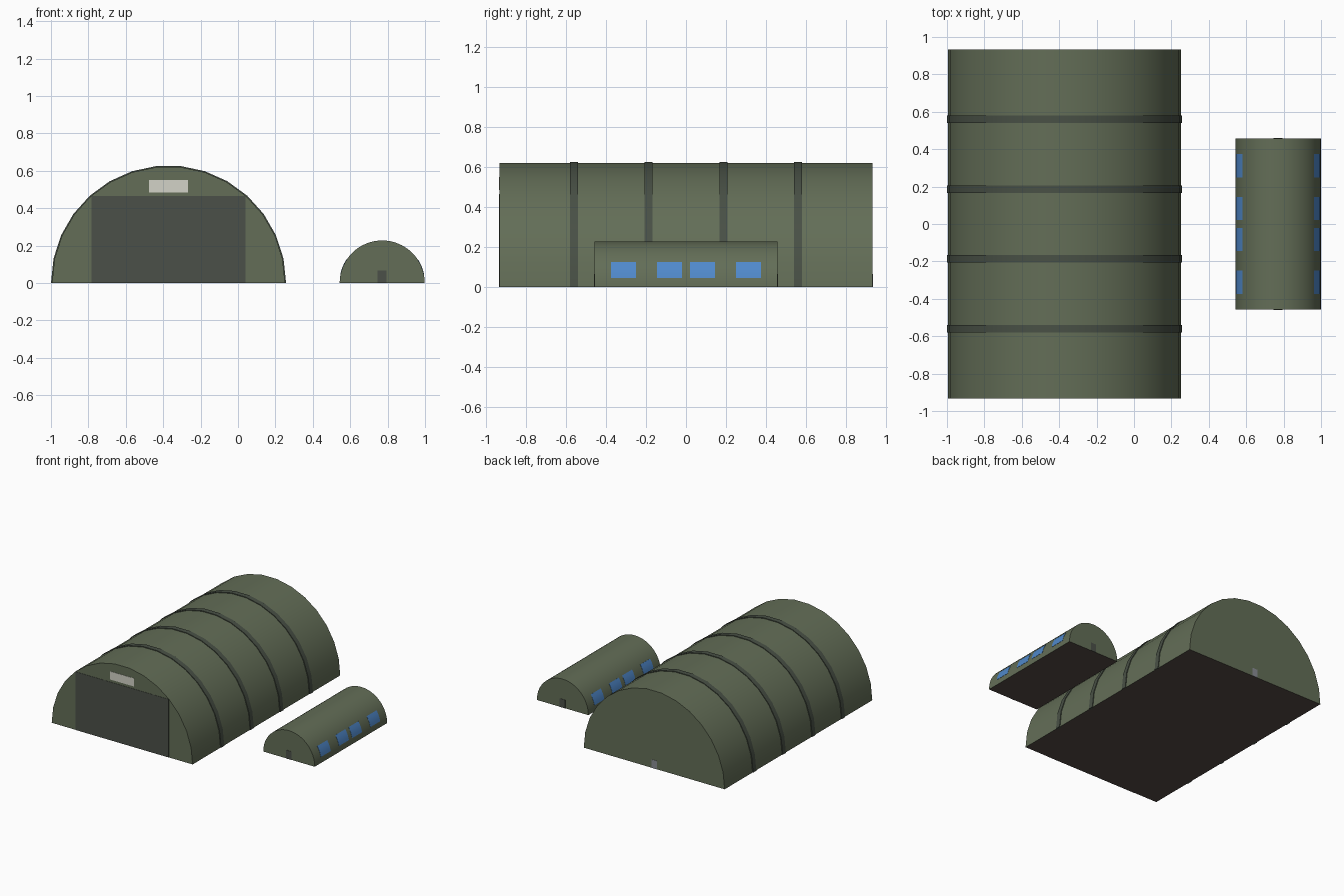
import bpy, bmesh, math

if "Cube" in bpy.data.objects:
    bpy.data.objects.remove(bpy.data.objects["Cube"])

def mat(name, rgb):
    m = bpy.data.materials.new(name)
    m.diffuse_color = (*rgb, 1)
    m.use_nodes = True
    m.node_tree.nodes["Principled BSDF"].inputs["Base Color"].default_value = m.diffuse_color
    return m

GREEN = mat("olive", (0.125, 0.155, 0.095))
DARK = mat("dark_green", (0.065, 0.08, 0.06))
DOOR = mat("door_grey", (0.07, 0.08, 0.065))
BROWN = mat("floor_brown", (0.09, 0.07, 0.06))
SIGN = mat("panel_cream", (0.65, 0.65, 0.57))
GREY = mat("light_grey", (0.25, 0.26, 0.29))
GLASS = mat("window_blue", (0.08, 0.25, 0.6))

def arc(cx, r, a0, a1, n):
    return [(cx + r * math.cos(math.radians(a0 + (a1 - a0) * i / n)),
             r * math.sin(math.radians(a0 + (a1 - a0) * i / n))) for i in range(n + 1)]

def extrude(name, profile, y0, y1, material, base=None):
    """Closed x-z outline extruded along y; optional second material underneath."""
    bm = bmesh.new()
    face = bm.faces.new([bm.verts.new((x, y0, z)) for x, z in profile])
    new = bmesh.ops.extrude_face_region(bm, geom=[face])["geom"]
    bmesh.ops.translate(bm, vec=(0, y1 - y0, 0),
                        verts=[v for v in new if isinstance(v, bmesh.types.BMVert)])
    bmesh.ops.recalc_face_normals(bm, faces=bm.faces)
    me = bpy.data.meshes.new(name)
    me.materials.append(material)
    if base:
        me.materials.append(base)
        bm.normal_update()
        for f in bm.faces:
            if f.normal.z < -0.9:
                f.material_index = 1
    bm.to_mesh(me)
    bm.free()
    ob = bpy.data.objects.new(name, me)
    bpy.context.collection.objects.link(ob)
    bpy.context.view_layer.objects.active = ob
    bpy.ops.object.select_all(action='DESELECT')
    ob.select_set(True)
    bpy.ops.object.shade_smooth_by_angle(angle=math.radians(30))
    return ob

def panel(name, x, z0, z1, half, y, material):
    """Thin rectangular plate on an end wall."""
    extrude(name, [(x - half, z0), (x + half, z0), (x + half, z1), (x - half, z1)],
            y - 0.002, y + 0.002, material)

# Large hangar: vaulted shell and four ribs
HX, HY = -0.3715, 0.932
extrude("hangar_shell", arc(HX, 0.623, 0, 180, 15), -HY, HY, GREEN, BROWN)
for i, y in enumerate((-0.56, -0.187, 0.187, 0.56)):
    band = arc(HX, 0.6285, 0, 180, 15) + arc(HX, 0.61, 180, 0, 15)
    extrude(f"hangar_rib_{i + 1}", band, y - 0.02, y + 0.02, DARK)

# Hangar doors and panel above the main door
panel("hangar_main_door", HX, 0, 0.465, 0.412, -HY, DOOR)
panel("hangar_front_panel", HX, 0.485, 0.55, 0.104, -HY, SIGN)
panel("hangar_back_door", HX, 0, 0.067, 0.024, HY, GREY)

# Small hut with a door at each end
SX, SY, SR = 0.771, 0.457, 0.2275
extrude("hut_shell", arc(SX, SR, 0, 180, 32), -SY, SY, GREEN, BROWN)
panel("hut_front_door", SX, 0, 0.067, 0.024, -SY, DOOR)
panel("hut_back_door", SX, 0, 0.067, 0.024, SY, DOOR)

# Curved hut windows, four per side
for side, a0, a1 in (("right", 11.5, 33), ("left", 168.5, 147)):
    for i, y in enumerate((-0.312, -0.083, 0.083, 0.312)):
        strip = arc(SX, SR + 0.0015, a0, a1, 4) + arc(SX, SR - 0.003, a1, a0, 4)
        extrude(f"hut_window_{side}_{i + 1}", strip, y - 0.0625, y + 0.0625, GLASS)
